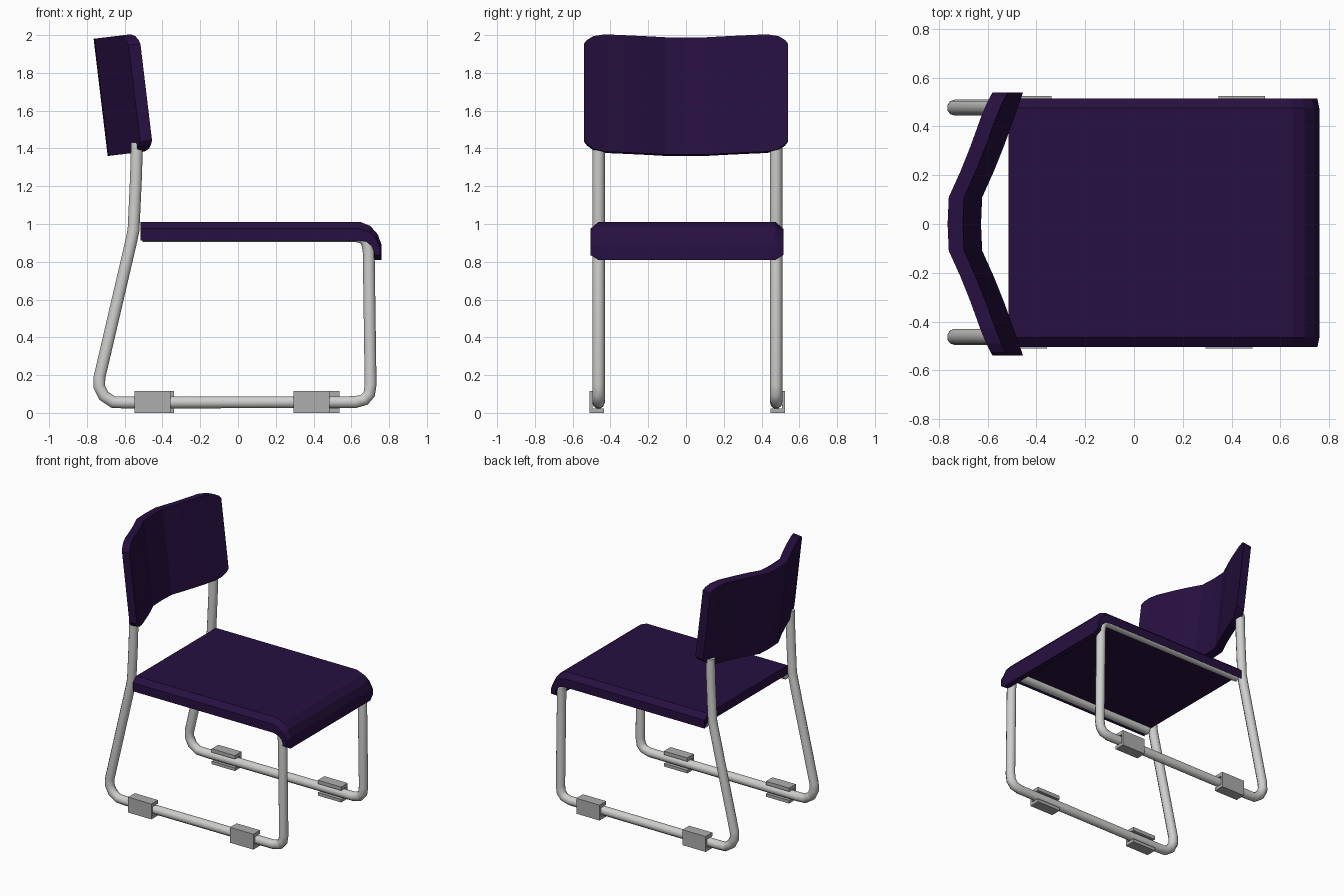
import bpy, math
from mathutils import Matrix, Vector

if "Cube" in bpy.data.objects:
    bpy.data.objects.remove(bpy.data.objects["Cube"])

def mat(name, col):
    m = bpy.data.materials.new(name)
    m.diffuse_color = (*col, 1)
    m.use_nodes = True
    m.node_tree.nodes["Principled BSDF"].inputs["Base Color"].default_value = m.diffuse_color
    return m

PURPLE = mat("dark purple plastic", (0.02, 0.005, 0.052))
STEEL = mat("light steel", (0.62, 0.62, 0.61))
GREY = mat("grey rubber", (0.42, 0.42, 0.42))

def add_mesh(name, verts, faces, m):
    me = bpy.data.meshes.new(name)
    me.from_pydata(verts, [], faces)
    me.materials.append(m)
    ob = bpy.data.objects.new(name, me)
    bpy.context.collection.objects.link(ob)
    return ob

def loft(name, rings, m):
    """Skin closed rings of equal length and cap both ends."""
    n = len(rings[0])
    verts = [p for r in rings for p in r]
    faces = [(i*n+j, i*n+(j+1) % n, (i+1)*n+(j+1) % n, (i+1)*n+j)
             for i in range(len(rings)-1) for j in range(n)]
    faces += [tuple(range(n))[::-1], tuple(range((len(rings)-1)*n, len(rings)*n))]
    ob = add_mesh(name, verts, faces, m)
    import bmesh
    bm = bmesh.new()
    bm.from_mesh(ob.data)
    bmesh.ops.recalc_face_normals(bm, faces=bm.faces)
    bm.to_mesh(ob.data)
    bm.free()
    return ob

# seat: side profile with a rolled front lip, edges stepped down at both sides
top = [(-.515, 1.01), (.65, 1.01), (.70, .99), (.74, .945), (.76, .89), (.76, .81)]
bot = [(-.515, .945), (.63, .945), (.67, .935), (.705, .90), (.72, .86), (.72, .81)]
top_e = [(-.515, .975), (.64, .975), (.69, .96), (.725, .93), (.752, .88), (.752, .835)]
bot_e = [(-.515, .912), (.64, .912), (.68, .905), (.71, .88), (.722, .85), (.722, .835)]
rings = []
for y, t, b in ((-.51, top_e, bot_e), (-.47, top, bot), (.47, top, bot), (.51, top_e, bot_e)):
    rings.append([(x, y + .005, z) for x, z in t + b[::-1]])
loft("seat", rings, PURPLE)

# backrest: wavy plan (y, forward offset, corner cut), tilted backwards
half = [(.11, .005, 0), (.22, .055, 0), (.32, .095, 0), (.43, .135, 0),
        (.49, .158, .012), (.525, .173, .035), (.54, .18, .055)]
plan = [(-y, u, c) for y, u, c in half[::-1]] + [(0, 0, 0)] + half
H, T = .625, .063
tilt = Matrix.Translation((-.69, 0, 1.36)) @ Matrix.Rotation(-math.atan(.12), 4, 'Y')
rings = [[tilt @ Vector(p) for p in ((u, y, c), (u + T, y, c), (u + T, y, H - c), (u, y, H - c))]
         for y, u, c in plan]
loft("backrest", rings, PURPLE)

# tube frame and foot clips, one set for each side
path = [(-.535, 1.43), (-.54, 1.25), (-.553, .97), (-.565, .91), (-.733, .19), (-.735, .14),
        (-.71, .09), (-.66, .057), (-.6, .055), (.62, .057), (.67, .07), (.695, .10),
        (.702, .15), (.692, .85), (.685, .895), (.665, .925), (.62, .937), (-.505, .937)]
for side, label in ((-1, "near"), (1, "far")):
    yc = side * .47 + .007
    cu = bpy.data.curves.new("tube", 'CURVE')
    cu.dimensions = '3D'
    cu.bevel_depth = .033
    cu.bevel_resolution = 3
    cu.use_fill_caps = True
    sp = cu.splines.new('POLY')
    sp.points.add(len(path) - 1)
    for p, (x, z) in zip(sp.points, path):
        p.co = (x, yc, z, 1)
    tmp = bpy.data.objects.new("tube", cu)
    bpy.context.collection.objects.link(tmp)
    me = bpy.data.meshes.new_from_object(tmp.evaluated_get(bpy.context.evaluated_depsgraph_get()))
    bpy.data.objects.remove(tmp)
    me.materials.clear()
    me.materials.append(STEEL)
    ob = bpy.data.objects.new(label + "_tube_frame", me)
    bpy.context.collection.objects.link(ob)
    bpy.context.view_layer.objects.active = ob
    ob.select_set(True)
    bpy.ops.object.shade_smooth_by_angle(angle=math.radians(45))
    ob.select_set(False)

    # C-shaped clips, open towards the middle of the chair
    clip = [(-.03, 0), (.048, 0), (.048, .115), (-.03, .115),
            (-.03, .088), (.032, .088), (.032, .023), (-.03, .023)]
    shift = .0 if side < 0 else .018
    for part, x0, x1 in (("rear", -.548, -.357), ("front", .293, .485)):
        if part == "front" and side > 0:
            x0, x1 = x0 + .035, x1 + .035
        loft(f"{label}_{part}_foot_clip",
             [[(x + shift, yc + side * a, z) for a, z in clip] for x in (x0, x1)], GREY)
